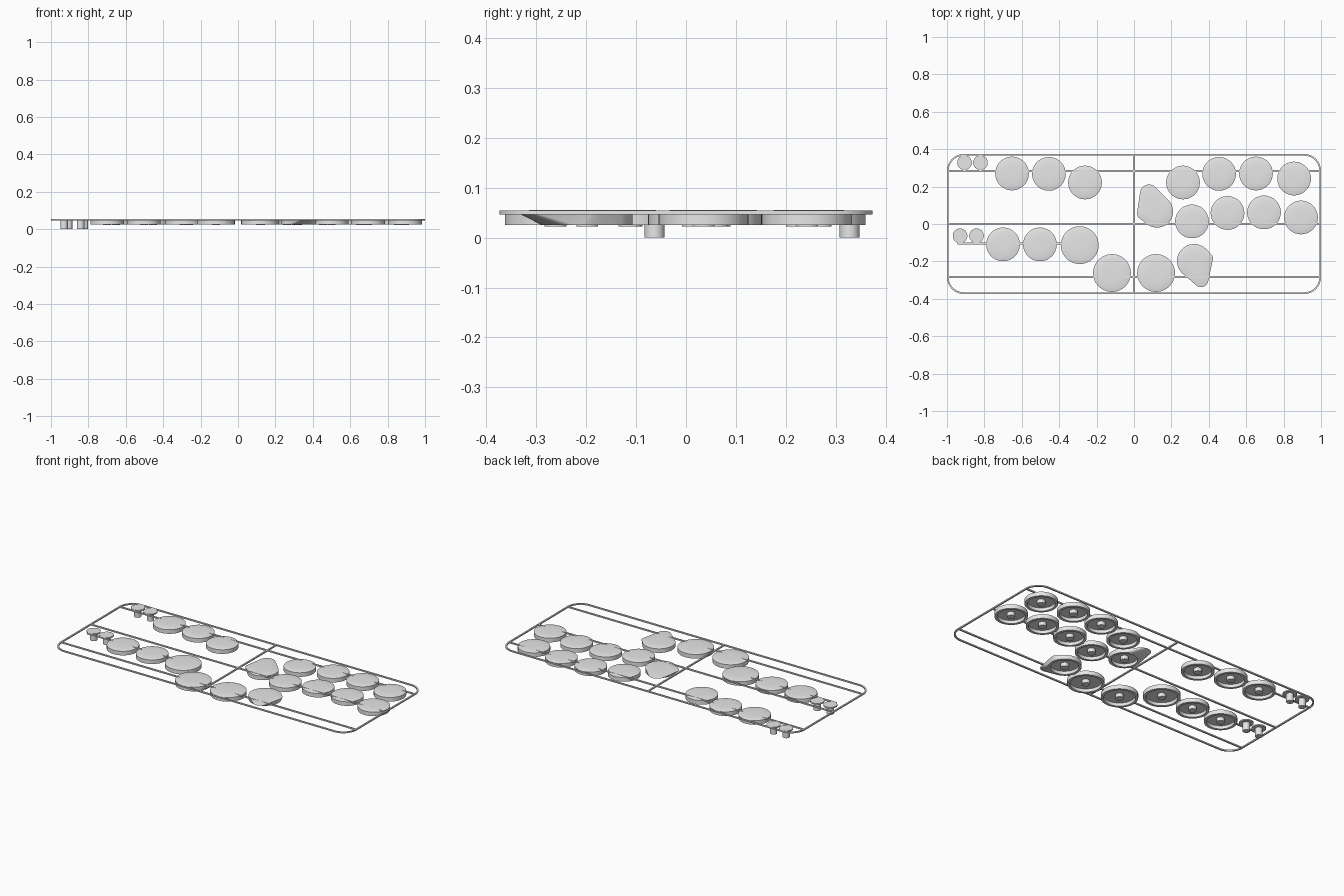
import bpy
import bmesh
from math import cos, sin, pi

if "Cube" in bpy.data.objects:
    bpy.data.objects.remove(bpy.data.objects["Cube"])

grey = bpy.data.materials.new("plain grey")
grey.use_nodes = True
grey.diffuse_color = (0.8, 0.8, 0.8, 1)
grey.node_tree.nodes["Principled BSDF"].inputs["Base Color"].default_value = (0.8, 0.8, 0.8, 1)

SIDES = 64
BAR_TOP, BAR_LOW, BAR_WIDE = 0.0545, 0.047, 0.009


def outline(circles, z, grow=0.0, scale=1.0):
    """Rounded hull around circles (x, y, r), shrunk towards the first one."""
    cx, cy, _ = circles[0]
    points = []
    for i in range(SIDES):
        a = 2 * pi * (i + 0.5) / SIDES
        dx, dy = cos(a), sin(a)
        x, y, r = max(circles, key=lambda c: c[0] * dx + c[1] * dy + c[2])
        px, py = x + (r + grow) * dx, y + (r + grow) * dy
        points.append((cx + (px - cx) * scale, cy + (py - cy) * scale, z))
    return points


def finish(name, bm):
    bmesh.ops.recalc_face_normals(bm, faces=bm.faces)
    mesh = bpy.data.meshes.new(name)
    bm.to_mesh(mesh)
    bm.free()
    mesh.materials.append(grey)
    obj = bpy.data.objects.new(name, mesh)
    bpy.context.collection.objects.link(obj)
    bpy.ops.object.select_all(action="DESELECT")
    obj.select_set(True)
    bpy.context.view_layer.objects.active = obj
    bpy.ops.object.shade_smooth_by_angle()
    return obj


def add_loft(bm, rings, ring_shaped=False):
    """Skin a row of outlines; close the ends, or join last to first."""
    loops = [[bm.verts.new(p) for p in ring] for ring in rings]
    pairs = list(zip(loops, loops[1:]))
    if ring_shaped:
        pairs.append((loops[-1], loops[0]))
    else:
        bm.faces.new(loops[0])
        bm.faces.new(loops[-1])
    for a, b in pairs:
        for i in range(SIDES):
            j = (i + 1) % SIDES
            bm.faces.new((a[i], a[j], b[j], b[i]))


def add_post(bm, x, y, r, low, high):
    disc = [(x, y, r)]
    add_loft(bm, [outline(disc, low), outline(disc, high)])


def button(name, circles):
    """Hollow domed button with a round foot and a centre stem."""
    bm = bmesh.new()
    foot = circles[:1]
    dome = [outline(circles, 0.0555 - 0.0055 * s ** 4, scale=s)
            for s in (0.1, 0.3, 0.5, 0.65, 0.8, 0.9, 1.0)]
    shell = [outline(foot, 0.025),
             outline(foot, 0.025, grow=-0.015),
             outline(foot, 0.044, grow=-0.015)]
    add_loft(bm, dome + shell)
    x, y, _ = circles[0]
    add_post(bm, x, y, 0.022, 0.022, 0.046)
    finish(name, bm)


def bar(name, x0, x1, y0, y1):
    bm = bmesh.new()
    bmesh.ops.create_cube(bm, size=1)
    for v in bm.verts:
        v.co = (x1 if v.co.x > 0 else x0, y1 if v.co.y > 0 else y0,
                BAR_TOP if v.co.z > 0 else BAR_LOW)
    finish(name, bm)


# Outer frame with rounded corners
corners = [(sx * 0.91, sy * 0.284, 0.09) for sx in (1, -1) for sy in (1, -1)]
bm = bmesh.new()
add_loft(bm, [outline(corners, BAR_LOW), outline(corners, BAR_TOP),
              outline(corners, BAR_TOP, -BAR_WIDE),
              outline(corners, BAR_LOW, -BAR_WIDE)], ring_shaped=True)
finish("outer_frame", bm)

# Cross bars
h = BAR_WIDE / 2
for name, y in (("back_bar", 0.283), ("middle_bar", 0.002), ("front_bar", -0.283)):
    bar(name, -0.995, 0.995, y - h, y + h)
bar("short_bar", -0.945, -0.29, -0.104 - h, -0.104 + h)
bar("centre_bar", -h, h, -0.37, 0.37)

# Round buttons
small_round = [(-0.652, 0.27), (-0.455, 0.268), (-0.262, 0.222),
               (0.262, 0.222), (0.455, 0.268), (0.652, 0.27), (0.856, 0.243),
               (0.31, 0.014), (0.5, 0.059), (0.695, 0.062), (0.893, 0.035),
               (-0.7, -0.109), (-0.503, -0.109)]
large_round = [(-0.29, -0.113), (-0.118, -0.262), (0.118, -0.262)]
for r, spots in ((0.09, small_round), (0.101, large_round)):
    for x, y in spots:
        button("round_button", [(x, y, r)])

# Thumb buttons: round foot flaring to a rounded triangle
button("back_thumb_button", [(0.123, 0.067, 0.086), (0.08, 0.163, 0.048), (0.048, 0.056, 0.032)])
button("front_thumb_button", [(0.321, -0.198, 0.091), (0.39, -0.184, 0.032), (0.358, -0.297, 0.04)])

# Small flanged pins
for x, y in ((-0.906, 0.328), (-0.821, 0.328), (-0.93, -0.063), (-0.842, -0.063)):
    bm = bmesh.new()
    add_post(bm, x, y, 0.02, 0.0, 0.05)
    add_post(bm, x, y, 0.039, BAR_LOW, BAR_TOP)
    finish("small_pin", bm)
